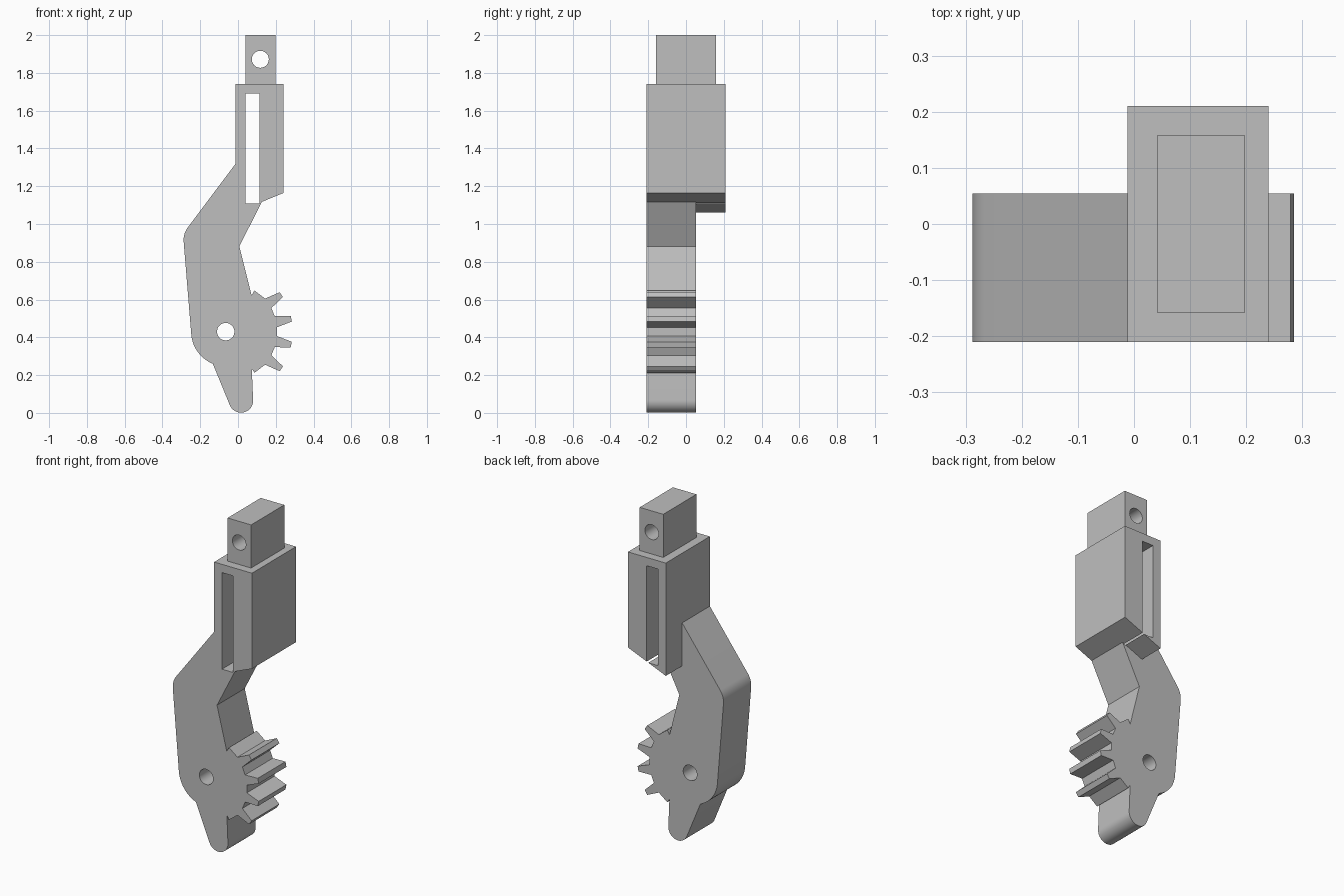
import bpy
import bmesh
from math import cos, sin, radians

cube = bpy.data.objects.get("Cube")
if cube:
    bpy.data.objects.remove(cube, do_unlink=True)

grey = bpy.data.materials.new("plain grey")
grey.use_nodes = True
COLOUR = (0.52, 0.52, 0.52, 1)
grey.diffuse_color = COLOUR
grey.node_tree.nodes["Principled BSDF"].inputs["Base Color"].default_value = COLOUR

FRONT, ARM_BACK, BACK = -0.21, 0.054, 0.21
PIVOT = (-0.065, 0.43)


def polar(centre, r, deg):
    a = radians(deg)
    return centre[0] + r * cos(a), centre[1] + r * sin(a)


def arc(centre, r, start, end, n):
    return [polar(centre, r, start + (end - start) * i / n) for i in range(n + 1)]


def extrude(name, outline, y0, y1):
    """Solid made from an x-z outline, stretched from y0 to y1."""
    bm = bmesh.new()
    face = bm.faces.new([bm.verts.new((x, y0, z)) for x, z in outline])
    grown = bmesh.ops.extrude_face_region(bm, geom=[face])["geom"]
    for v in grown:
        if isinstance(v, bmesh.types.BMVert):
            v.co.y = y1
    bmesh.ops.recalc_face_normals(bm, faces=bm.faces[:])
    mesh = bpy.data.meshes.new(name)
    bm.to_mesh(mesh)
    bm.free()
    mesh.materials.append(grey)
    obj = bpy.data.objects.new(name, mesh)
    bpy.context.collection.objects.link(obj)
    return obj


def combine(obj, other, operation):
    """Apply a boolean and discard the second solid."""
    mod = obj.modifiers.new(operation, "BOOLEAN")
    mod.operation, mod.solver, mod.object = operation, "EXACT", other
    bpy.context.view_layer.objects.active = obj
    bpy.ops.object.modifier_apply(modifier=mod.name)
    bpy.data.objects.remove(other, do_unlink=True)


def rectangle(x0, x1, z0, z1):
    return [(x0, z0), (x1, z0), (x1, z1), (x0, z1)]


def drill(obj, centre, r):
    combine(obj, extrude("drill", arc(centre, r, 0, 352.5, 47), -0.5, 0.5), "DIFFERENCE")


# Gear segment: four tapered teeth about the pivot, lowest first
teeth = []
for angle in (-33.7, -11.2, 11.2, 33.7):
    teeth += [polar(PIVOT, r, angle + d)
              for r, d in ((0.272, -6.3), (0.354, -2.5), (0.354, 2.5), (0.272, 6.3))]

# Arm: rounded foot, toothed edge, elbow, and rounded heel
outline = arc((0.016, 0.065), 0.064, 204, 363, 20)
outline += [(0.073, 0.235), (0.087, 0.212)] + teeth + [(0.087, 0.648), (0.072, 0.622)]
outline += [(0.007, 0.882), (0.127, 1.118), (0.127, 1.32), (-0.012, 1.32)]
outline += arc((-0.176, 0.915), 0.112, 143, 184, 10)
outline += arc(PIVOT, 0.183, 184, 248, 14)
body = extrude("toothed_arm_with_sleeve", outline, FRONT, ARM_BACK)

# Sleeve with a sloping underside, joined to the arm
sleeve = extrude("sleeve", [(-0.012, 1.06), (0.24, 1.164), (0.24, 1.74), (-0.012, 1.74)],
                 FRONT, BACK)
combine(body, sleeve, "UNION")

# Long slot and pivot hole
slot = extrude("slot", rectangle(0.04, 0.115, 1.108, 1.69), -0.5, 0.5)
combine(body, slot, "DIFFERENCE")
drill(body, PIVOT, 0.046)

# Top lug with a cross hole
lug = extrude("top_lug", rectangle(0.041, 0.198, 1.74, 2.0), -0.158, 0.158)
drill(lug, (0.118, 1.872), 0.045)

for obj in (body, lug):
    bpy.ops.object.select_all(action="DESELECT")
    obj.select_set(True)
    bpy.context.view_layer.objects.active = obj
    bpy.ops.object.shade_smooth_by_angle(angle=radians(25))
